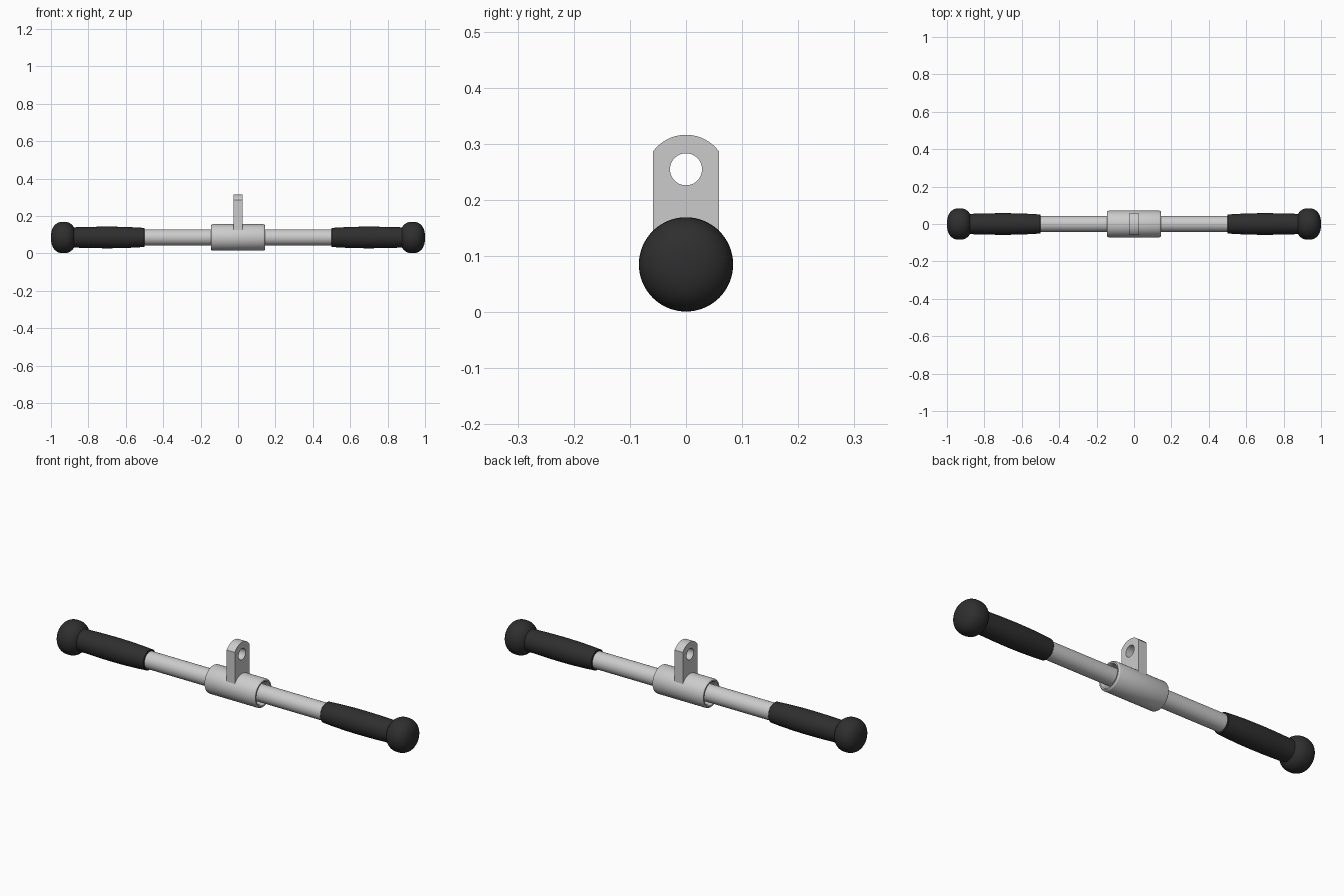
import bpy, bmesh
from math import sin, cos, pi, asin, radians

if "Cube" in bpy.data.objects:
    bpy.data.objects.remove(bpy.data.objects["Cube"])

Z = 0.085  # height of the bar axis


def material(name, color):
    m = bpy.data.materials.new(name)
    m.diffuse_color = color
    m.use_nodes = True
    m.node_tree.nodes["Principled BSDF"].inputs["Base Color"].default_value = m.diffuse_color
    return m


rubber = material("black_rubber", (0.028, 0.028, 0.028, 1))


def smooth(ob, angle=35):
    bpy.ops.object.select_all(action='DESELECT')
    ob.select_set(True)
    bpy.context.view_layer.objects.active = ob
    bpy.ops.object.shade_smooth_by_angle(angle=radians(angle))


def lathe(name, profile, closed=False, mat=None, mirror=False, sides=64):
    """Revolve (x, radius) points around the bar axis."""
    bm = bmesh.new()
    rings = [[bm.verts.new((x, r * cos(2 * pi * i / sides), r * sin(2 * pi * i / sides)))
              for i in range(sides)] for x, r in profile]
    pairs = list(zip(rings, rings[1:]))
    if closed:
        pairs.append((rings[-1], rings[0]))
    for a, b in pairs:
        for i in range(sides):
            j = (i + 1) % sides
            bm.faces.new((a[i], a[j], b[j], b[i]))
    if not closed:
        bm.faces.new(rings[0])
        bm.faces.new(rings[-1])
    bmesh.ops.recalc_face_normals(bm, faces=bm.faces)
    me = bpy.data.meshes.new(name)
    bm.to_mesh(me)
    bm.free()
    ob = bpy.data.objects.new(name, me)
    bpy.context.collection.objects.link(ob)
    ob.location.z = Z
    if mat:
        me.materials.append(mat)
    smooth(ob)
    if mirror:
        ob.modifiers.new("Mirror", 'MIRROR')
    return ob


# Straight steel bar
lathe("bar", [(-0.88, 0.043), (0.88, 0.043)])

# Swivel sleeve: chamfered tube around the bar
half = [(0.12, 0.053), (0.138, 0.055), (0.144, 0.059), (0.144, 0.065), (0.141, 0.069), (0.135, 0.071)]
lathe("swivel_sleeve", half + [(-x, r) for x, r in reversed(half)], closed=True)

# Rubber hand grips with a slight barrel shape
lathe("hand_grips", [(0.5, 0.049), (0.502, 0.051), (0.55, 0.054), (0.62, 0.057), (0.7, 0.058),
                     (0.78, 0.057), (0.85, 0.055), (0.89, 0.054)], mat=rubber, mirror=True)

# Rounded end knobs: superellipse profile
knob = []
for i in range(1, 24):
    t = pi * i / 24
    c, s = cos(t), sin(t)
    knob.append((0.933 + 0.067 * (abs(c) ** 0.85) * (1 if c > 0 else -1), 0.084 * s ** 0.85))
lathe("end_knobs", [(1.0, 0.003)] + knob + [(0.866, 0.003)], mat=rubber, mirror=True)

# Hanging tab: flat plate with arched top and round eye
W, R, CZ = 0.059, 0.073, 0.243
a = asin(W / R)
outline = [(-W, 0.115), (W, 0.115)] + [
    (R * sin(a - 2 * a * i / 20), CZ + R * cos(a - 2 * a * i / 20)) for i in range(21)]
eye = [(0.0285 * cos(2 * pi * i / 48), 0.2545 + 0.0285 * sin(2 * pi * i / 48)) for i in range(48)]
cu = bpy.data.curves.new("hanging_tab", 'CURVE')
cu.dimensions = '2D'
cu.fill_mode = 'BOTH'
cu.extrude = 0.023
for pts in (outline, eye):
    sp = cu.splines.new('POLY')
    sp.points.add(len(pts) - 1)
    for p, (y, z) in zip(sp.points, pts):
        p.co = (y, z, 0, 1)
    sp.use_cyclic_u = True
tab = bpy.data.objects.new("hanging_tab", cu)
bpy.context.collection.objects.link(tab)
tab.rotation_euler = (pi / 2, 0, pi / 2)
bpy.ops.object.select_all(action='DESELECT')
tab.select_set(True)
bpy.context.view_layer.objects.active = tab
bpy.ops.object.convert(target='MESH')
tab = bpy.context.view_layer.objects.active
bm = bmesh.new()
bm.from_mesh(tab.data)
bmesh.ops.remove_doubles(bm, verts=bm.verts, dist=1e-5)
bmesh.ops.recalc_face_normals(bm, faces=bm.faces)
bm.to_mesh(tab.data)
bm.free()
smooth(tab)
